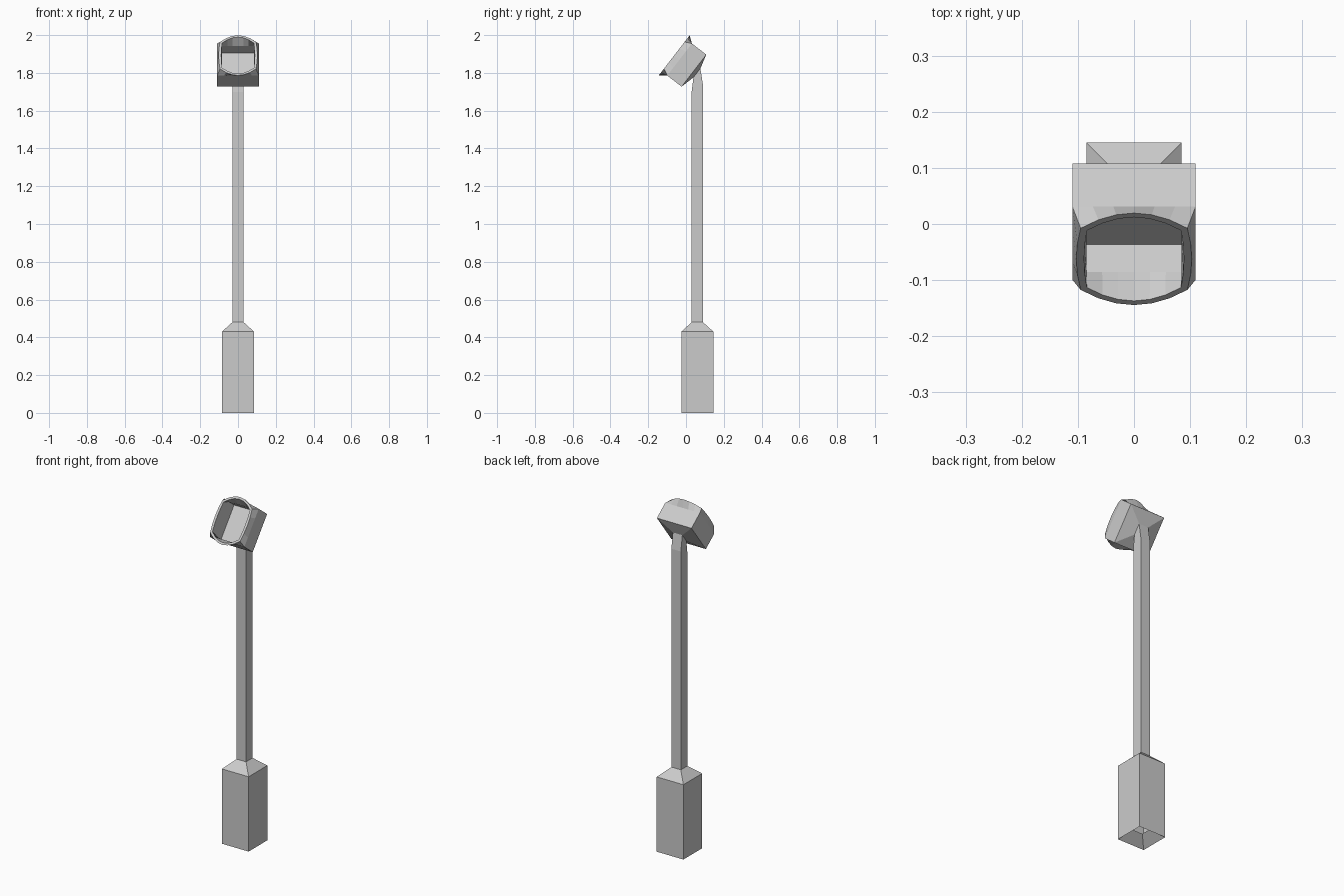
import bpy, bmesh
from mathutils import Vector

if "Cube" in bpy.data.objects:
    bpy.data.objects.remove(bpy.data.objects["Cube"])

UP = Vector((0, 0.61, 0.79)).normalized()      # up along the tilted head face
FWD = Vector((0, -UP.z, UP.y))                 # direction the head faces
HEAD = Vector((0, 0.042, 1.812))               # centre of the back of the head box


def loft(name, rings, cap_end=False):
    """Skin a list of equal-length closed rings."""
    bm = bmesh.new()
    vs = [[bm.verts.new(p) for p in r] for r in rings]
    n = len(rings[0])
    for a, b in zip(vs, vs[1:]):
        for i in range(n):
            j = (i + 1) % n
            bm.faces.new((a[i], a[j], b[j], b[i]))
    if cap_end:
        bm.faces.new(vs[-1])
    bmesh.ops.recalc_face_normals(bm, faces=bm.faces)
    me = bpy.data.meshes.new(name)
    bm.to_mesh(me)
    bm.free()
    ob = bpy.data.objects.new(name, me)
    bpy.context.collection.objects.link(ob)
    return ob


def square(h, z_front, z_back=None):
    z_back = z_front if z_back is None else z_back
    return [Vector((x * h, 0.06 + y * h, z_back if y > 0 else z_front))
            for x, y in ((-1, -1), (1, -1), (1, 1), (-1, 1))]


def head_point(x, u, n):
    return HEAD + Vector((x, 0, 0)) + UP * u + FWD * n


def head_ring(hx, hu, n, bulge_x=0, bulge_u=0, across=6, along=4):
    """Rectangle in the head frame whose sides can bow outward."""
    pts = []
    for s in (-1, 1):
        for i in range(across):
            t = -1 + 2 * i / across
            pts.append(head_point(-s * hx * t, s * (hu + bulge_u * (1 - t * t)), n))
        for i in range(along):
            t = -1 + 2 * i / along
            pts.append(head_point(-s * (hx + bulge_x * (1 - t * t)), -s * hu * t, n))
    return pts


# Base with recessed underside, running into the square pole and its bent neck
neck_end = [head_point(x * 0.03, u * 0.03, -0.02)
            for x, u in ((-1, -1), (1, -1), (1, 1), (-1, 1))]
loft("base_and_pole", [
    square(0.03, 0.05), square(0.085, 0), square(0.085, 0.43),
    square(0.03, 0.48), square(0.03, 1.70, 1.735), neck_end])

# Head: tapered back, box, flared bezel, recessed screen
loft("head", [
    head_ring(0.03, 0.03, -0.02),
    head_ring(0.11, 0.107, 0),
    head_ring(0.11, 0.107, 0.096),
    head_ring(0.095, 0.09, 0.132, 0.008, 0.044),
    head_ring(0.084, 0.083, 0.132, 0.005, 0.039),
    head_ring(0.085, 0.10, 0.084),
    head_ring(0.085, 0.10, 0.022)], cap_end=True)
